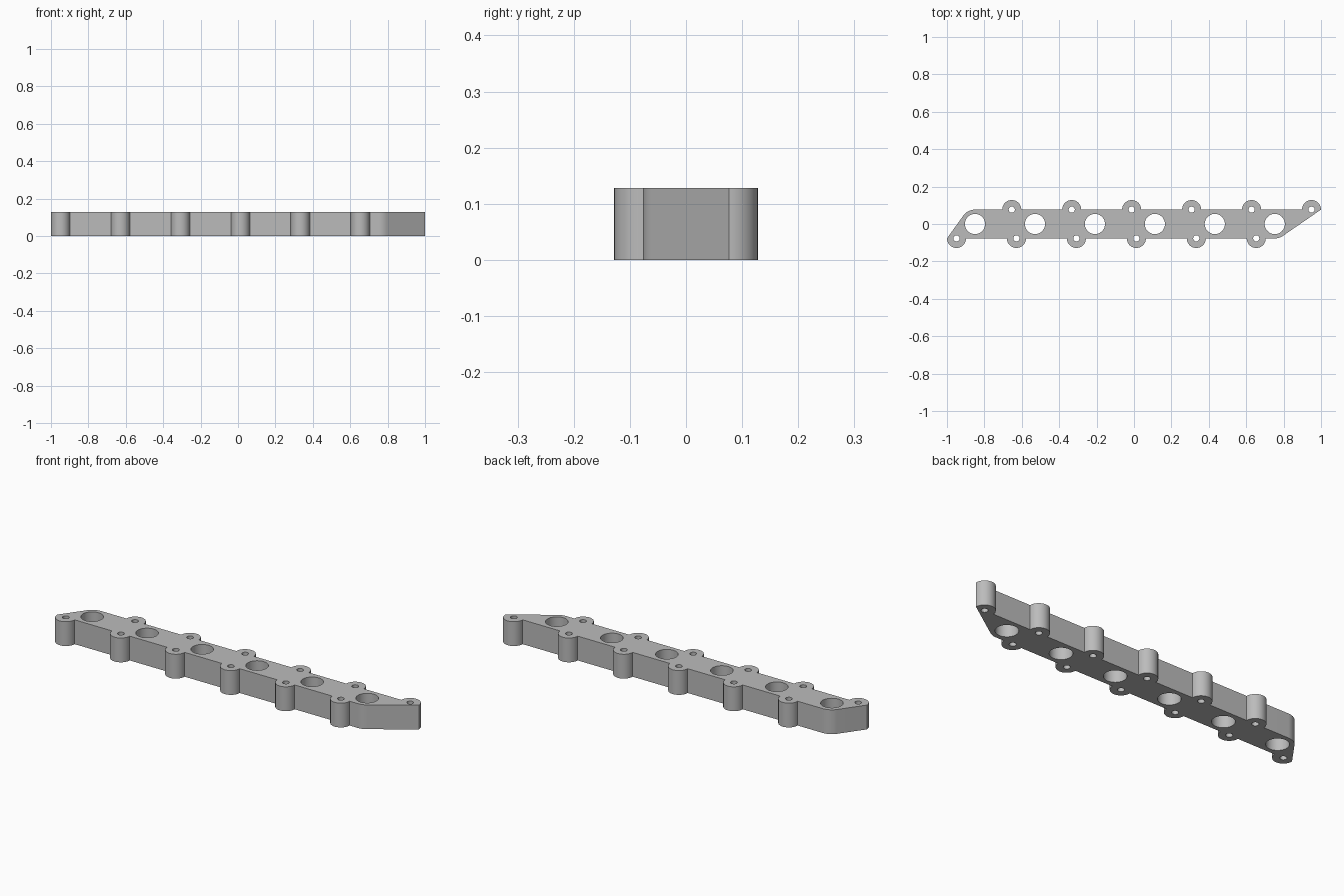
import bpy, bmesh, math
from mathutils import Vector

if "Cube" in bpy.data.objects:
    bpy.data.objects.remove(bpy.data.objects["Cube"], do_unlink=True)

HEIGHT = 0.128
HALF = 0.077        # half width of the bar, also its end rounding radius
BOSS = 0.051        # radius of the bolt bosses
BOLT = 0.0165
PORT = 0.054
PITCH = 0.3205
COUNT = 6

front_x = [-1 + BOSS + i * PITCH for i in range(COUNT)]
back_x = [1 - BOSS - i * PITCH for i in range(COUNT)]
port_x = [-0.85 + i * PITCH for i in range(COUNT)]


def arc(cx, cy, r, start, end, steps):
    """Points along an arc, angles in radians."""
    return [Vector((cx + r * math.cos(a), cy + r * math.sin(a), 0))
            for a in (start + (end - start) * i / steps for i in range(steps + 1))]


def circle(cx, cy, r, steps):
    return arc(cx, cy, r, 0, math.tau, steps)[:-1]


def add_loop(bm, points):
    verts = [bm.verts.new(p) for p in points]
    return [bm.edges.new((verts[i - 1], verts[i])) for i in range(len(verts))]


# Outline: half-round bosses along each edge, sloped ends tangent to the last port
outline = []
for x in front_x:
    outline += arc(x, -HALF, BOSS, math.pi, math.tau, 24)
slope = 2 * math.atan2(HALF, 1 - port_x[-1])
outline += arc(port_x[-1], 0, HALF, -math.pi / 2, -math.pi / 2 + slope, 10)
for x in back_x:
    outline += arc(x, HALF, BOSS, 0, math.pi, 24)
slope = 2 * math.atan2(HALF, 1 + port_x[0])
outline += arc(port_x[0], 0, HALF, math.pi / 2, math.pi / 2 + slope, 12)

bm = bmesh.new()
edges = add_loop(bm, outline)

# Ports and bolt holes
for x in port_x:
    edges += add_loop(bm, circle(x, 0, PORT, 48))
for xs, y in ((front_x, -HALF), (back_x, HALF)):
    for x in xs:
        edges += add_loop(bm, circle(x, y, BOLT, 24))

# Fill the flat plate and raise it
bmesh.ops.triangle_fill(bm, edges=edges, use_beauty=True, normal=(0, 0, 1))
raised = bmesh.ops.extrude_face_region(bm, geom=bm.faces[:])
bmesh.ops.translate(bm, vec=(0, 0, HEIGHT),
                    verts=[g for g in raised["geom"] if isinstance(g, bmesh.types.BMVert)])
bmesh.ops.recalc_face_normals(bm, faces=bm.faces[:])

mesh = bpy.data.meshes.new("flange_bar")
bm.to_mesh(mesh)
bm.free()
flange = bpy.data.objects.new("flange_bar", mesh)
bpy.context.collection.objects.link(flange)

# Plain grey metal
grey = bpy.data.materials.new("plain grey")
grey.use_nodes = True
colour = (0.5, 0.5, 0.5, 1)
grey.diffuse_color = colour
grey.node_tree.nodes["Principled BSDF"].inputs["Base Color"].default_value = colour
mesh.materials.append(grey)

bpy.ops.object.select_all(action="DESELECT")
flange.select_set(True)
bpy.context.view_layer.objects.active = flange
bpy.ops.object.shade_smooth_by_angle(angle=math.radians(30))
